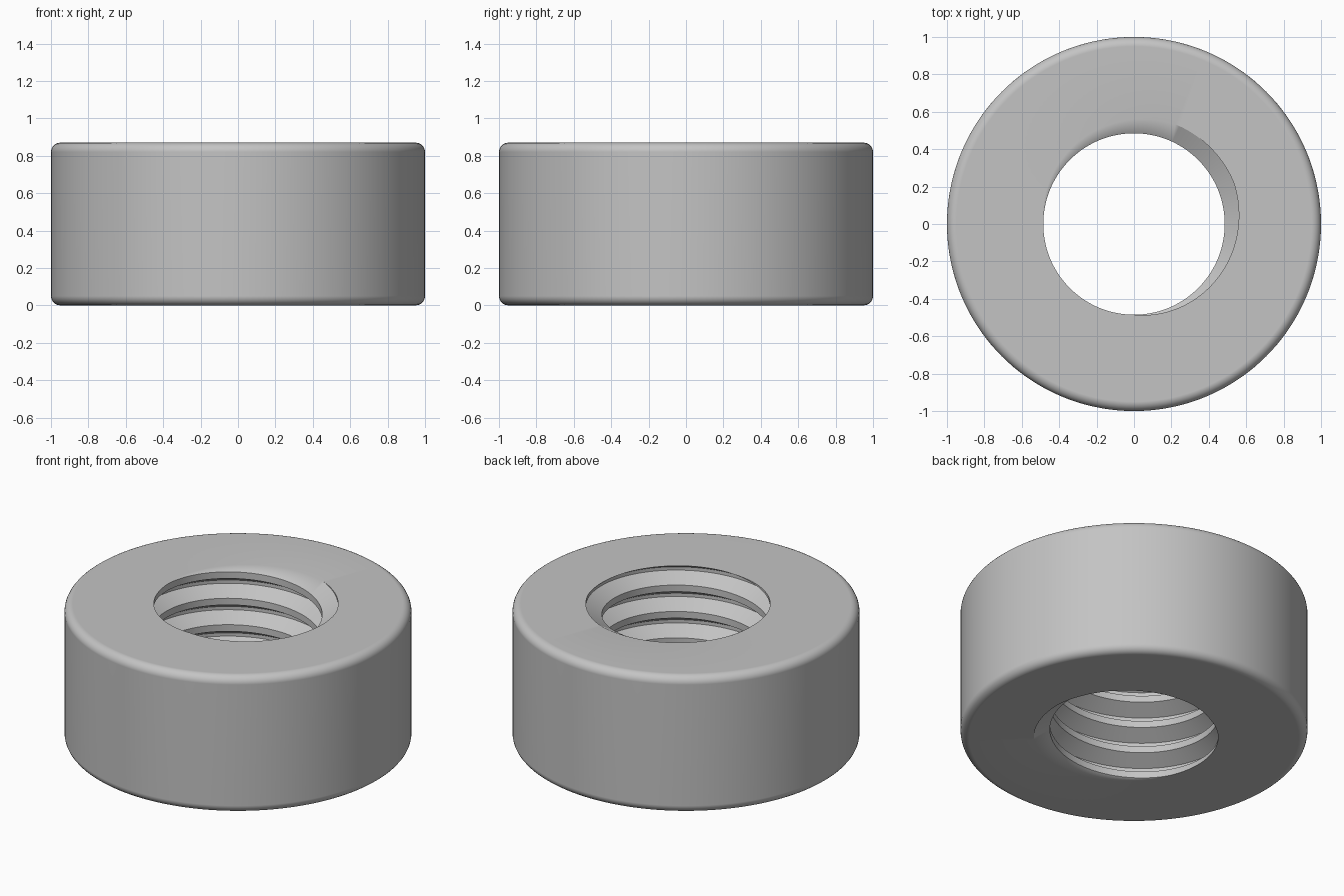
import bpy, bmesh, math

default = bpy.data.objects.get("Cube")
if default:
    bpy.data.objects.remove(default, do_unlink=True)

HEIGHT, OUTER, FILLET = 0.87, 1.0, 0.05
MINOR, MAJOR, PITCH = 0.485, 0.577, 0.168
COLUMNS, FILLET_STEPS = 144, 6
ROOT_HALF, FLANK = 1 / 16, 5 / 16          # fractions of the pitch
START = HEIGHT - PITCH / 8                 # root height at angle zero


def bore_radius(z, turn):
    """Radius of the right-handed thread at a height and a fraction of a turn."""
    offset = ((z - START) / PITCH - turn + 0.5) % 1 - 0.5
    t = min(max((abs(offset) - ROOT_HALF) / FLANK, 0), 1)
    return MAJOR + (MINOR - MAJOR) * t


def section(turn):
    """Closed cross-section at one angle: up the bore, then down the outside."""
    points = []
    edge = ROOT_HALF + FLANK
    for lap in range(-8, 4):
        for b in (-edge, -ROOT_HALF, ROOT_HALF, edge):
            z = START + PITCH * (lap + b + turn)
            z = min(max(z, 0), HEIGHT)
            points.append((bore_radius(z, turn), z))
    arc = [math.pi / 2 * i / FILLET_STEPS for i in range(FILLET_STEPS + 1)]
    rim = [(OUTER - FILLET + FILLET * math.sin(a), FILLET - FILLET * math.cos(a)) for a in arc]
    points += [(r, HEIGHT - z) for r, z in rim]
    points += reversed(rim)
    return points


# Threaded ring: sections swept around the axis, clipped flat at both ends
bm = bmesh.new()
columns = []
for k in range(COLUMNS + 1):
    turn = k / COLUMNS
    a = turn * math.tau
    columns.append([bm.verts.new((r * math.cos(a), r * math.sin(a), z)) for r, z in section(turn)])
for left, right in zip(columns, columns[1:]):
    for i in range(len(left)):
        bm.faces.new((left[i - 1], left[i], right[i], right[i - 1]))
bmesh.ops.remove_doubles(bm, verts=bm.verts, dist=0.00005)
bmesh.ops.recalc_face_normals(bm, faces=bm.faces)
mesh = bpy.data.meshes.new("threaded_ring")
bm.to_mesh(mesh)
bm.free()
ring = bpy.data.objects.new("threaded_ring", mesh)
bpy.context.collection.objects.link(ring)

# Plain grey metal
grey = bpy.data.materials.new("grey")
grey.use_nodes = True
grey.diffuse_color = (0.55, 0.55, 0.55, 1)
grey.node_tree.nodes["Principled BSDF"].inputs["Base Color"].default_value = grey.diffuse_color
mesh.materials.append(grey)

# Smooth shading with crisp thread edges
bpy.ops.object.select_all(action="DESELECT")
ring.select_set(True)
bpy.context.view_layer.objects.active = ring
bpy.ops.object.shade_smooth_by_angle(angle=math.radians(30))
normals = ring.modifiers.new("even_shading", "WEIGHTED_NORMAL")
normals.keep_sharp = True
